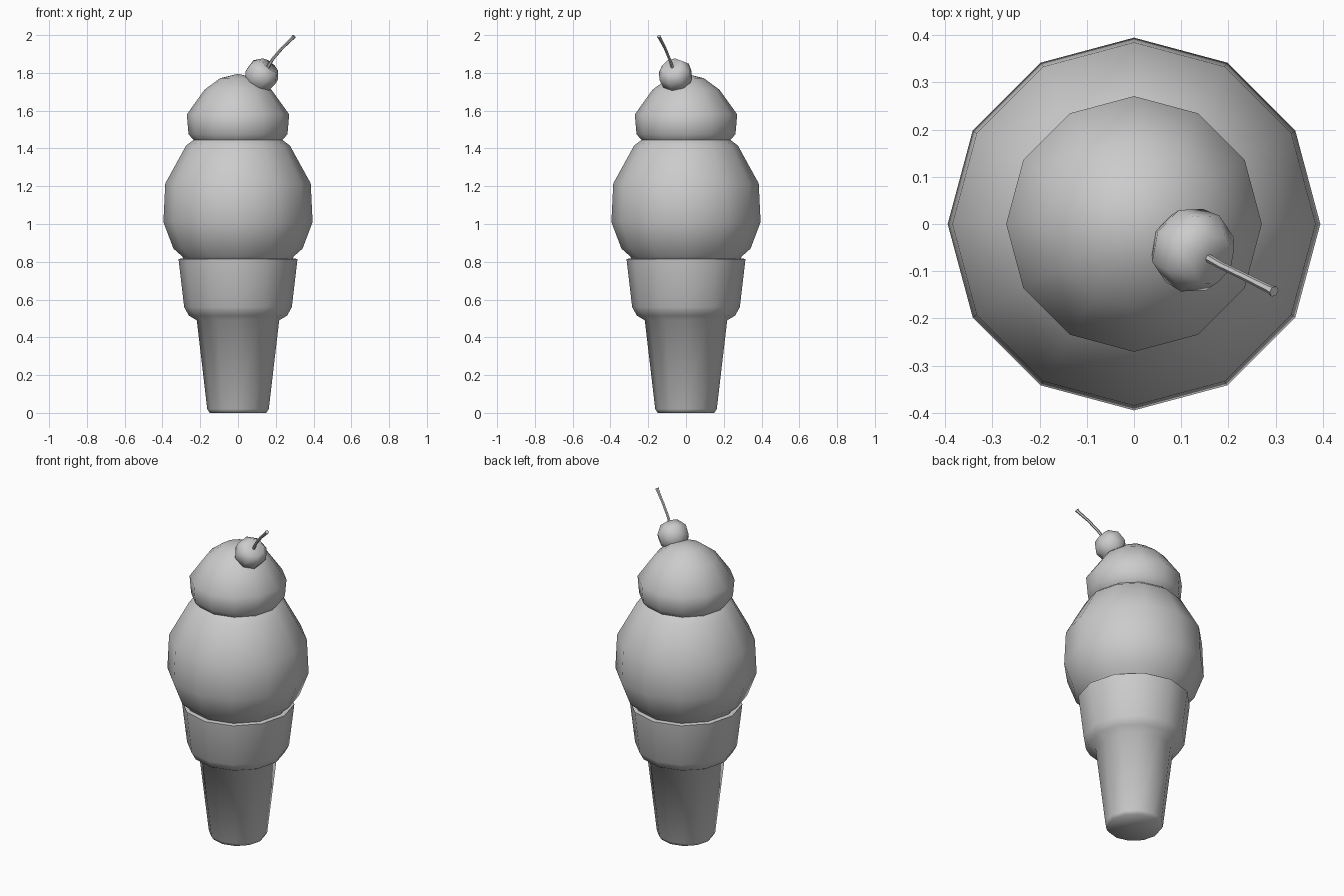
import bpy, bmesh, math
from mathutils import Vector

cube = bpy.data.objects.get("Cube")
if cube:
    bpy.data.objects.remove(cube)

grey = bpy.data.materials.new("plain grey")
grey.use_nodes = True
grey.diffuse_color = (0.6, 0.6, 0.6, 1)
grey.node_tree.nodes["Principled BSDF"].inputs["Base Color"].default_value = (0.6, 0.6, 0.6, 1)


def finish(name, bm, angle):
    bmesh.ops.recalc_face_normals(bm, faces=bm.faces)
    mesh = bpy.data.meshes.new(name)
    bm.to_mesh(mesh)
    bm.free()
    mesh.materials.append(grey)
    obj = bpy.data.objects.new(name, mesh)
    bpy.context.collection.objects.link(obj)
    bpy.ops.object.select_all(action='DESELECT')
    obj.select_set(True)
    bpy.context.view_layer.objects.active = obj
    bpy.ops.object.shade_smooth_by_angle(angle=math.radians(angle))
    return obj


def lathe(name, profile, sides, angle):
    """Turn (radius, height) points around z; zero radius makes a pole."""
    bm = bmesh.new()
    rings = []
    for r, z in profile:
        count = sides if r else 1
        rings.append([bm.verts.new((r * math.cos(math.tau * i / sides),
                                    r * math.sin(math.tau * i / sides), z))
                      for i in range(count)])
    for low, high in zip(rings, rings[1:]):
        for i in range(sides):
            j = (i + 1) % sides
            quad = [low[i % len(low)], low[j % len(low)],
                    high[j % len(high)], high[i % len(high)]]
            bm.faces.new(list(dict.fromkeys(quad)))
    return finish(name, bm, angle)


def tube(name, path, radii, sides):
    """Sweep a round section along a path of points."""
    bm = bmesh.new()
    rings = []
    for k, p in enumerate(path):
        ahead = path[min(k + 1, len(path) - 1)] - path[max(k - 1, 0)]
        turn = ahead.to_track_quat('Z', 'Y')
        rings.append([bm.verts.new(p + turn @ Vector((radii[k] * math.cos(math.tau * i / sides),
                                                      radii[k] * math.sin(math.tau * i / sides), 0)))
                      for i in range(sides)])
    for low, high in zip(rings, rings[1:]):
        for i in range(sides):
            j = (i + 1) % sides
            bm.faces.new((low[i], low[j], high[j], high[i]))
    bm.faces.new(rings[0][::-1])
    bm.faces.new(rings[-1])
    return finish(name, bm, 50)


# Wafer cone: tapered foot with a flared cup on top
lathe("wafer_cone", [(0, 0), (0.15, 0), (0.163, 0.02), (0.218, 0.49), (0.26, 0.515),
                     (0.285, 0.56), (0.315, 0.815), (0.28, 0.82), (0, 0.82)], 12, 60)

# Two scoops joined by a narrow neck
lathe("ice_cream", [(0, 0.8), (0.28, 0.8), (0.297, 0.83), (0.342, 0.87), (0.395, 1.01),
                    (0.385, 1.215), (0.275, 1.415), (0.235, 1.445), (0.262, 1.475),
                    (0.271, 1.58), (0.178, 1.71), (0.095, 1.772), (0, 1.795)], 12, 75)

# Cherry leaning along its stem, with a dimple where the stem enters
tip = Vector((0.297, -0.143, 1.994))
centre = Vector((0.125, -0.055, 1.787))
lean = (tip - centre).normalized()
cherry = lathe("cherry", [(0, -0.088), (0.05, -0.078), (0.087, -0.03), (0.09, 0.025),
                          (0.055, 0.072), (0, 0.055)], 8, 75)
cherry.rotation_mode = 'QUATERNION'
cherry.rotation_quaternion = lean.to_track_quat('Z', 'Y')
cherry.location = centre

# Slightly bent stem with a knob at the end
tube("cherry_stem", [centre + lean * 0.04, Vector((0.185, -0.088, 1.875)),
                     Vector((0.235, -0.112, 1.933)), tip - lean * 0.015, tip],
     [0.009, 0.008, 0.008, 0.009, 0.012], 6)
